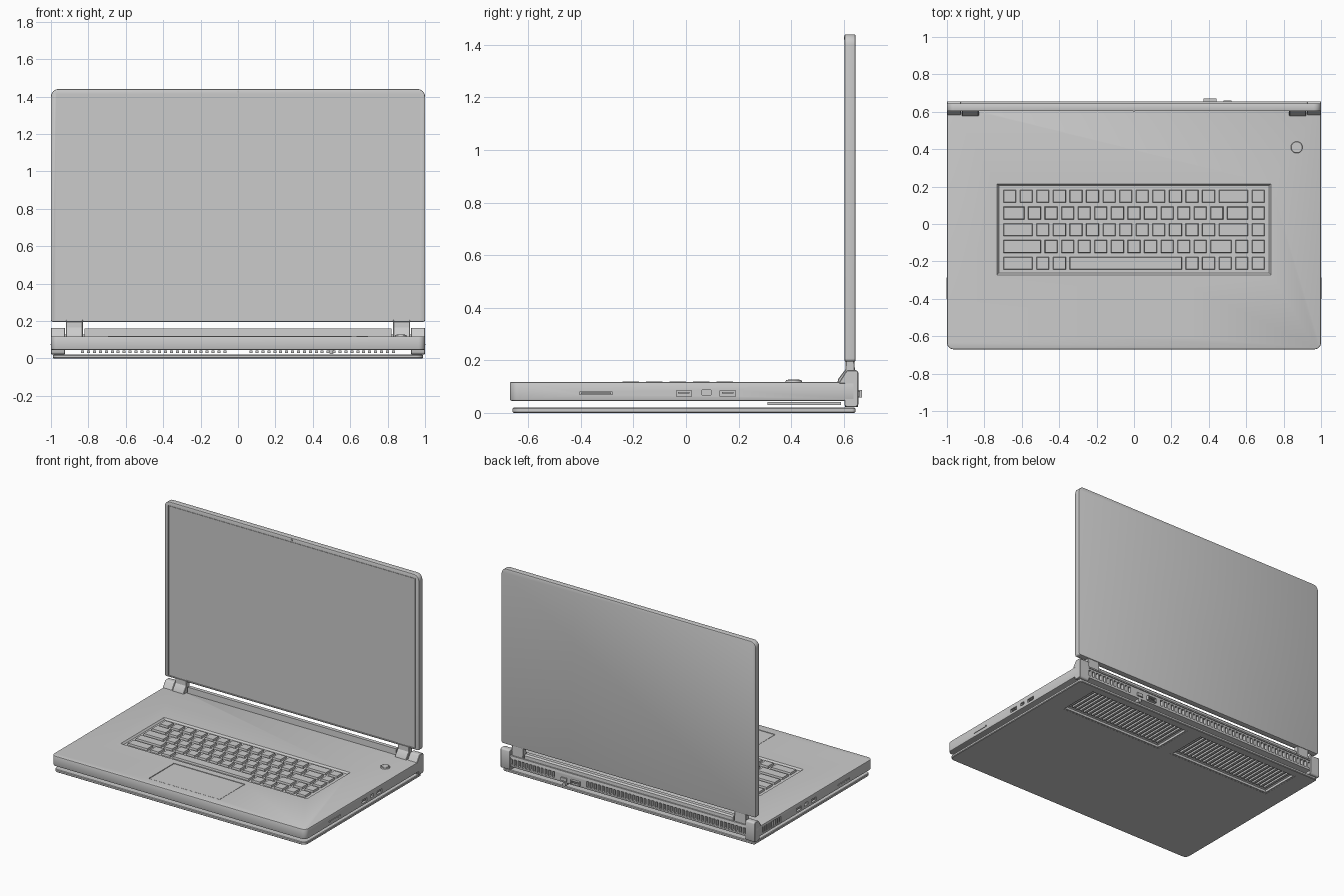
import bpy, bmesh, math
from mathutils import Vector

if "Cube" in bpy.data.objects:
    bpy.data.objects.remove(bpy.data.objects["Cube"])

AX = {'x': lambda u, v, t: (t, u, v), 'y': lambda u, v, t: (u, t, v), 'z': lambda u, v, t: (u, v, t)}


def to_object(name, bm):
    bmesh.ops.recalc_face_normals(bm, faces=bm.faces[:])
    me = bpy.data.meshes.new(name)
    bm.to_mesh(me)
    bm.free()
    ob = bpy.data.objects.new(name, me)
    bpy.context.collection.objects.link(ob)
    return ob


def prism(name, pts, axis, *spans):
    """Extrude a 2D outline along an axis, once per (low, high) span."""
    bm = bmesh.new()
    for lo, hi in spans:
        a = [bm.verts.new(AX[axis](u, v, lo)) for u, v in pts]
        b = [bm.verts.new(AX[axis](u, v, hi)) for u, v in pts]
        bm.faces.new(a)
        bm.faces.new(b[::-1])
        for i in range(len(pts)):
            j = (i + 1) % len(pts)
            bm.faces.new((a[i], a[j], b[j], b[i]))
    return to_object(name, bm)


def boxes(name, items):
    """Boxes given as (x0, x1, y0, y1, z0, z1[, top inset])."""
    bm = bmesh.new()
    for x0, x1, y0, y1, z0, z1, *t in items:
        t = t[0] if t else 0
        lo = [bm.verts.new(p) for p in ((x0, y0, z0), (x1, y0, z0), (x1, y1, z0), (x0, y1, z0))]
        hi = [bm.verts.new(p) for p in ((x0 + t, y0 + t, z1), (x1 - t, y0 + t, z1),
                                        (x1 - t, y1 - t, z1), (x0 + t, y1 - t, z1))]
        bm.faces.new(lo[::-1])
        bm.faces.new(hi)
        for i in range(4):
            j = (i + 1) % 4
            bm.faces.new((lo[i], lo[j], hi[j], hi[i]))
    return to_object(name, bm)


def rounded(u0, u1, v0, v1, r_low, r_high, n=6):
    """Rectangle outline with separate lower and upper corner radii."""
    pts = []
    for k, (u, v, r) in enumerate(((u1, v1, r_high), (u0, v1, r_high), (u0, v0, r_low), (u1, v0, r_low))):
        su, sv = (1 if u == u1 else -1), (1 if v == v1 else -1)
        for i in range(n + 1):
            a = math.pi / 2 * (k + i / n)
            pts.append((u - su * r + r * math.cos(a), v - sv * r + r * math.sin(a)))
    return pts


def cylinder(name, r, depth, loc, axis='z', r2=None):
    bm = bmesh.new()
    bmesh.ops.create_cone(bm, cap_ends=True, segments=32, radius1=r, radius2=r2 or r, depth=depth)
    ob = to_object(name, bm)
    ob.location = loc
    if axis == 'y':
        ob.rotation_euler.x = math.pi / 2
    return ob


def bevel(ob, w, seg=2):
    m = ob.modifiers.new("bevel", 'BEVEL')
    m.width, m.segments, m.limit_method, m.angle_limit = w, seg, 'ANGLE', math.radians(35)


def cut(ob, cutter):
    cutter.hide_render = True
    m = ob.modifiers.new("cut", 'BOOLEAN')
    m.object, m.operation, m.solver = cutter, 'DIFFERENCE', 'EXACT'


DECK, BOT, BACK = 0.118, 0.046, 0.652

# base body with bevelled rim
body = prism("base_body", rounded(-1, 1, -0.67, BACK, 0.035, 0.015), 'z', (BOT, DECK))
bevel(body, 0.006)

# keyboard well (sloped) and touchpad recess
cut(body, boxes("keyboard_well_cutter", [(-0.722, 0.722, -0.262, 0.205, 0.106, 0.13, -0.02)]))
cut(body, boxes("touchpad_cutter", [(-0.28, 0.28, -0.605, -0.32, 0.112, 0.13)]))

# side ports, mirrored, plus vents on the left side
ports = []
for y0, y1, z0, z1 in ((-0.405, -0.28, 0.069, 0.08), (-0.037, 0.02, 0.063, 0.086),
                       (0.06, 0.095, 0.068, 0.088), (0.13, 0.188, 0.063, 0.086)):
    ports += [(s * 1 - 0.03, s * 1 + 0.03, y0, y1, z0, z1) for s in (-1, 1)]
ports += [(-1.03, -0.97, 0.36 + i * 0.022, 0.372 + i * 0.022, 0.06, 0.1) for i in range(10)]
cut(body, boxes("side_port_cutter", ports))

# rear exhaust slots
slots = []
for i in range(64):
    x = -0.945 + i * 0.03
    if not 0.33 < x < 0.56:
        slots.append((x - 0.009, x + 0.009, 0.63, 0.68, 0.062, 0.104))
cut(body, boxes("rear_vent_cutter", slots))

# port tongues
boxes("port_tongues", [(s * 0.985 - 0.012, s * 0.985 + 0.012, y0, y1, 0.074, 0.08)
                       for s in (-1, 1) for y0, y1 in ((-0.03, 0.013), (0.137, 0.181))])
boxes("card_blanks", [(s * 0.99 - 0.012, s * 0.99 + 0.012, -0.40, -0.285, 0.071, 0.078) for s in (-1, 1)])

# touchpad with a thin groove around it
boxes("touchpad", [(-0.276, 0.276, -0.601, -0.324, 0.111, 0.1165)])

# keys: width in units for each row
U, GAP = 1.418 / 16, 0.02
rows = ([1] * 13 + [2, 1], [1.5] + [1] * 12 + [1.5, 1], [2] + [1] * 11 + [2, 1],
        [2.5] + [1] * 10 + [1.5, 1, 1], [2, 1, 1, 7] + [1] * 5)
keys = []
for r, row in enumerate(rows):
    x, y = -0.709, 0.148 - r * 0.0895
    for w in row:
        keys.append((x + GAP / 2, x + w * U - GAP / 2, y - 0.034, y + 0.034, 0.105, 0.119, 0.003))
        x += w * U
boxes("keyboard_keys", keys)

# power button
ring = cylinder("power_button_ring", 0.032, 0.01, (0.87, 0.41, 0.121), r2=0.029)
cut(ring, cylinder("power_ring_cutter", 0.024, 0.02, (0.87, 0.41, 0.1315)))
cylinder("power_button", 0.022, 0.012, (0.87, 0.41, 0.121))

# bottom plate with two vent openings
plate = prism("bottom_plate", rounded(-0.99, 0.99, -0.66, 0.645, 0.035, 0.015), 'z', (0, 0.02))
bevel(plate, 0.004, 1)
cut(plate, boxes("bottom_vent_cutter", [(s * 0.45 - 0.4, s * 0.45 + 0.4, 0.30, 0.60, -0.02, 0.04) for s in (-1, 1)]))

# vent frames and slats
frames = []
for s in (-1, 1):
    a, b = s * 0.45 - 0.4, s * 0.45 + 0.4
    frames += [(a, b, 0.30, 0.312, 0.001, 0.018), (a, b, 0.588, 0.60, 0.001, 0.018),
               (a, a + 0.012, 0.312, 0.588, 0.001, 0.018), (b - 0.012, b, 0.312, 0.588, 0.001, 0.018)]
boxes("bottom_vent_frames", frames)
boxes("bottom_vent_slats", [(s * (0.07 + i * 0.0317) - 0.008, s * (0.07 + i * 0.0317) + 0.008,
                             0.31, 0.59, 0.03, 0.042) for s in (-1, 1) for i in range(25)])

# rear end blocks and the lower ridge between them
ends = prism("hinge_end_blocks", [(0.578, 0.11), (0.606, 0.155), (0.613, 0.163), (0.648, 0.163), (0.656, 0.155),
                                  (0.656, 0.03), (0.648, 0.022), (0.61, 0.022), (0.602, 0.03), (0.602, 0.11)],
             'x', (-1, -0.925), (0.925, 1))
bevel(ends, 0.003, 1)
prism("rear_ridge", [(0.603, 0.11), (0.606, 0.16), (0.632, 0.16), (0.642, 0.15), (0.646, 0.11)], 'x', (-0.82, 0.82))
prism("rear_ledge", [(0.64, 0.117), (0.64, 0.128), (0.654, 0.128), (0.656, 0.117)], 'x', (-0.925, 0.925))

# hinges
hinges = prism("hinges", [(0.576, 0.112), (0.578, 0.128), (0.606, 0.165), (0.608, 0.21), (0.64, 0.21), (0.645, 0.112)],
               'x', (-0.92, -0.83), (0.83, 0.92))
bevel(hinges, 0.003, 1)

# screen lid with recessed display
lid = prism("screen_lid", rounded(-1, 1, 0.195, 1.44, 0.012, 0.04), 'y', (0.603, 0.645))
bevel(lid, 0.005)
cut(lid, boxes("display_cutter", [(-0.972, 0.972, 0.58, 0.611, 0.203, 1.412)]))
boxes("display_panel", [(-0.967, 0.967, 0.607, 0.613, 0.206, 1.408)])
cylinder("webcam", 0.006, 0.004, (0, 0.6025, 1.426), 'y')

# rear connectors
sockets = boxes("rear_port_shell", [(0.372, 0.442, 0.63, 0.67, 0.058, 0.088)])
cut(sockets, boxes("rear_port_cutter", [(0.379, 0.435, 0.645, 0.69, 0.064, 0.082)]))
boxes("rear_port_tongue", [(0.385, 0.429, 0.64, 0.665, 0.071, 0.075)])
boxes("rear_small_port", [(0.478, 0.522, 0.64, 0.661, 0.062, 0.084)])
cylinder("rear_jack", 0.013, 0.05, (0.5, 0.63, 0.035), 'y')

# bake modifiers, drop cutters, keep crisp edges
obs = [o for o in bpy.data.objects if not o.hide_render]
dg = bpy.context.evaluated_depsgraph_get()
baked = [(o, bpy.data.meshes.new_from_object(o.evaluated_get(dg))) for o in obs if o.modifiers]
for o, me in baked:
    o.modifiers.clear()
    o.data = me
for o in [o for o in bpy.data.objects if o.hide_render]:
    bpy.data.objects.remove(o)
for o in obs:
    o.select_set(True)
bpy.context.view_layer.objects.active = body
bpy.ops.object.shade_smooth_by_angle(angle=math.radians(30))
